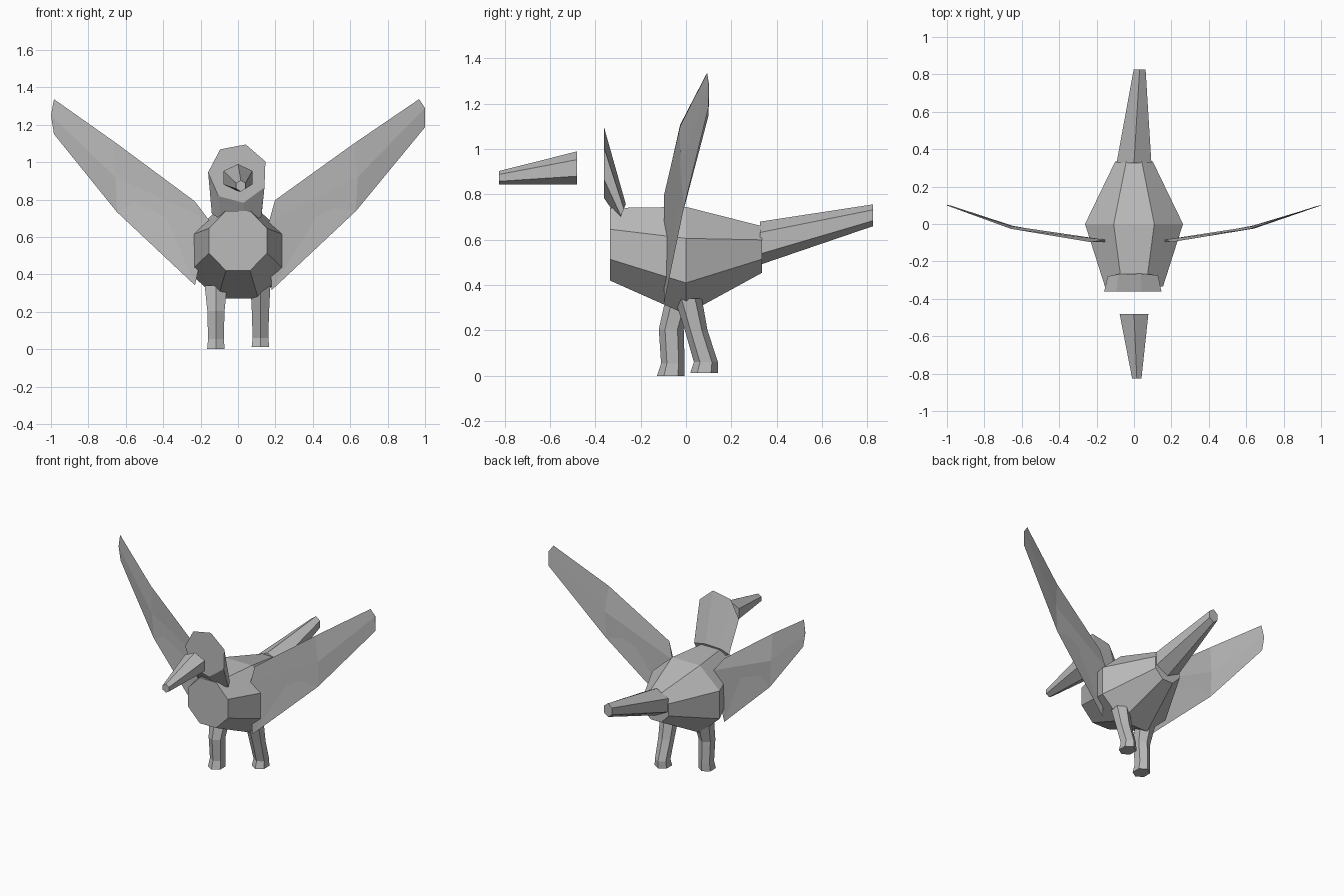
import bpy, bmesh
from math import sin, cos, radians, tau

if "Cube" in bpy.data.objects:
    bpy.data.objects.remove(bpy.data.objects["Cube"])

grey = bpy.data.materials.new("plain grey")
grey.use_nodes = True
grey.diffuse_color = (0.5, 0.5, 0.5, 1)
grey.node_tree.nodes["Principled BSDF"].inputs["Base Color"].default_value = (0.5, 0.5, 0.5, 1)


def ring(sides, phase, center, u, v):
    """Points of an ellipse spanned by the half-axis vectors u and v."""
    pts = []
    for i in range(sides):
        a = radians(phase) + tau * i / sides
        pts.append([c + p * cos(a) + q * sin(a) for c, p, q in zip(center, u, v)])
    return pts


def loft(name, rings):
    """Flat-faced capped skin through a list of rings."""
    bm = bmesh.new()
    loops = [[bm.verts.new(p) for p in r] for r in rings]
    n = len(loops[0])
    for a, b in zip(loops, loops[1:]):
        for i in range(n):
            j = (i + 1) % n
            bm.faces.new((a[i], a[j], b[j], b[i]))
    bm.faces.new(loops[0])
    bm.faces.new(loops[-1])
    bmesh.ops.recalc_face_normals(bm, faces=bm.faces)
    mesh = bpy.data.meshes.new(name)
    bm.to_mesh(mesh)
    bm.free()
    mesh.materials.append(grey)
    obj = bpy.data.objects.new(name, mesh)
    bpy.context.collection.objects.link(obj)
    return obj


def along_y(name, sides, phase, sections):
    """Loft of upright rings: (x, y, z, half width, half height)."""
    k = cos(tau / 2 / sides)  # sections give the flat-to-flat width
    loft(name, [ring(sides, phase, (x, y, z), (w / k, 0, 0),
                     (0, 0, h / k if sides == 8 else h))
                for x, y, z, w, h in sections])


# Octagonal barrel body
along_y("body", 8, 22.5, [(0, -0.335, 0.58, 0.155, 0.16),
                          (0, 0, 0.508, 0.262, 0.237),
                          (0, 0.335, 0.557, 0.1, 0.103)])

# Six-sided tail and beak
along_y("tail", 6, 30, [(0, 0.327, 0.585, 0.093, 0.095),
                        (0.03, 0.825, 0.708, 0.032, 0.048)])
along_y("beak", 6, 30, [(0, -0.48, 0.917, 0.077, 0.073),
                        (0.015, -0.825, 0.873, 0.025, 0.03)])

# Seven-sided head, sloping back into the neck
loft("head", [ring(7, 75, (0, -0.361, 0.94), (0.16, 0, 0), (0, 0, 0.16)),
              ring(7, 75, (0, -0.28, 0.722), (0.14, 0, 0), (0, 0.015, 0.036))])


# Legs, six-sided, one stepping ahead of the other
def leg(name, x, sections):
    loft(name, [ring(6, 30, (x, y, z), (w / cos(radians(30)), 0, 0), (0, d, 0))
                for y, z, w, d in sections])


leg("right_leg", -0.118, [(-0.067, 0, 0.047, 0.061), (-0.058, 0.055, 0.042, 0.052),
                          (-0.065, 0.205, 0.046, 0.055), (-0.03, 0.34, 0.06, 0.06)])
leg("left_leg", 0.12, [(0.08, 0.012, 0.047, 0.061), (0.088, 0.06, 0.042, 0.053),
                       (0.045, 0.2, 0.046, 0.05), (0.01, 0.34, 0.053, 0.06)])


# Thin wings: each section has a top, a middle and a bottom point
def wing(name, sections):
    depths = [(-0.097, -0.09, -0.097, 0.006),
              (-0.026, -0.018, -0.01, 0.007),
              (0.093, 0.1, 0.1, 0.001)]
    rings = []
    for (top, mid, low), (yt, ym, yl, t) in zip(sections, depths):
        rings.append([(top[0], yt, top[1]), (mid[0], ym - t, mid[1]),
                      (low[0], yl, low[1]), (mid[0], ym + t, mid[1])])
    loft(name, rings)


wing("left_wing", [((0.198, 0.797), (0.165, 0.68), (0.18, 0.316)),
                   ((0.62, 1.1), (0.64, 0.92), (0.63, 0.738)),
                   ((0.968, 1.337), (1.0, 1.29), (1.0, 1.187))])
wing("right_wing", [((-0.23, 0.79), (-0.155, 0.69), (-0.23, 0.342)),
                    ((-0.658, 1.107), (-0.655, 0.92), (-0.647, 0.733)),
                    ((-0.984, 1.337), (-1.0, 1.25), (-0.984, 1.15))])
